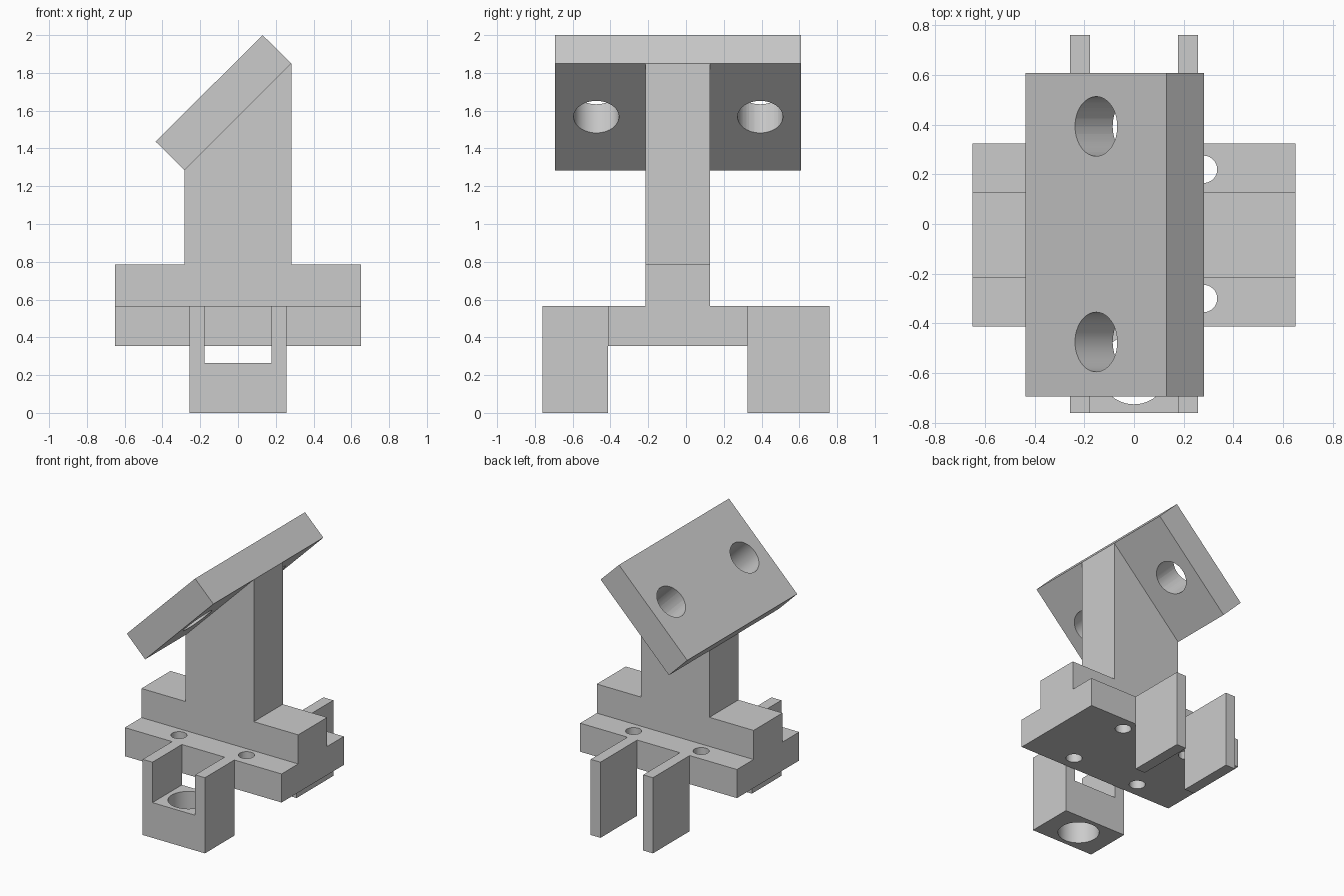
import bpy, bmesh, math
from mathutils import Vector

old = bpy.data.objects.get("Cube")
if old:
    bpy.data.objects.remove(old)

grey = bpy.data.materials.new("plain grey")
grey.use_nodes = True
COLOUR = (0.6, 0.6, 0.6, 1)
grey.diffuse_color = COLOUR
grey.node_tree.nodes["Principled BSDF"].inputs["Base Color"].default_value = COLOUR


def add_object(name, bm):
    bmesh.ops.recalc_face_normals(bm, faces=bm.faces)
    mesh = bpy.data.meshes.new(name)
    bm.to_mesh(mesh)
    bm.free()
    mesh.materials.append(grey)
    obj = bpy.data.objects.new(name, mesh)
    bpy.context.collection.objects.link(obj)
    return obj


def extrude_profile(name, points, y0, y1):
    """Solid from an x-z outline, running from y0 to y1."""
    bm = bmesh.new()
    face = bm.faces.new([bm.verts.new((x, y0, z)) for x, z in points])
    grown = bmesh.ops.extrude_face_region(bm, geom=[face])["geom"]
    verts = [v for v in grown if isinstance(v, bmesh.types.BMVert)]
    bmesh.ops.translate(bm, verts=verts, vec=(0, y1 - y0, 0))
    return add_object(name, bm)


def box(name, x0, x1, y0, y1, z0, z1):
    return extrude_profile(name, [(x0, z0), (x1, z0), (x1, z1), (x0, z1)], y0, y1)


def drill(obj, centre, radius, axis=(0, 0, 1)):
    """Cut a round hole through obj along axis."""
    bm = bmesh.new()
    bmesh.ops.create_cone(bm, cap_ends=True, segments=48, radius1=radius,
                          radius2=radius, depth=0.8)
    turn = Vector((0, 0, 1)).rotation_difference(Vector(axis)).to_matrix()
    bmesh.ops.rotate(bm, verts=bm.verts, matrix=turn)
    bmesh.ops.translate(bm, verts=bm.verts, vec=centre)
    cutter = add_object("hole_cutter", bm)
    mod = obj.modifiers.new("hole", "BOOLEAN")
    mod.operation = "DIFFERENCE"
    mod.solver = "EXACT"
    mod.object = cutter
    bpy.ops.object.select_all(action="DESELECT")
    bpy.context.view_layer.objects.active = obj
    obj.select_set(True)
    bpy.ops.object.modifier_apply(modifier=mod.name)
    bpy.data.objects.remove(cutter)
    bpy.ops.object.shade_smooth_by_angle(angle=math.radians(30))


# Base plate with four screw holes
base = box("base_plate", -0.65, 0.65, -0.412, 0.325, 0.353, 0.567)
for x in (-0.28, 0.28):
    for y in (-0.3, 0.22):
        drill(base, (x, y, 0.46), 0.055)

# Ridge and upright post in one piece, with a sloping top
extrude_profile("post", [(-0.65, 0.567), (0.65, 0.567), (0.65, 0.785), (0.282, 0.785),
                         (0.282, 1.85), (-0.284, 1.284), (-0.284, 0.785), (-0.65, 0.785)],
                -0.215, 0.128)

# Tilted mounting plate with two bolt holes
plate = extrude_profile("tilted_plate", [(-0.284, 1.284), (0.282, 1.85),
                                         (0.13, 2.0), (-0.436, 1.436)], -0.694, 0.608)
for y in (-0.475, 0.393):
    drill(plate, (-0.077, y, 1.643), 0.12, (-1, 0, 1))

# Forked front bracket with an upright hole
bracket = extrude_profile("front_bracket", [(-0.258, 0), (0.258, 0), (0.258, 0.567),
                                            (0.177, 0.567), (0.177, 0.264), (-0.177, 0.264),
                                            (-0.177, 0.567), (-0.258, 0.567)], -0.76, -0.412)
drill(bracket, (0, -0.586, 0.1), 0.14)

# Pair of rear fins
for side, x0 in (("right", -0.258), ("left", 0.177)):
    box("rear_fin_" + side, x0, x0 + 0.081, 0.325, 0.76, 0, 0.567)
